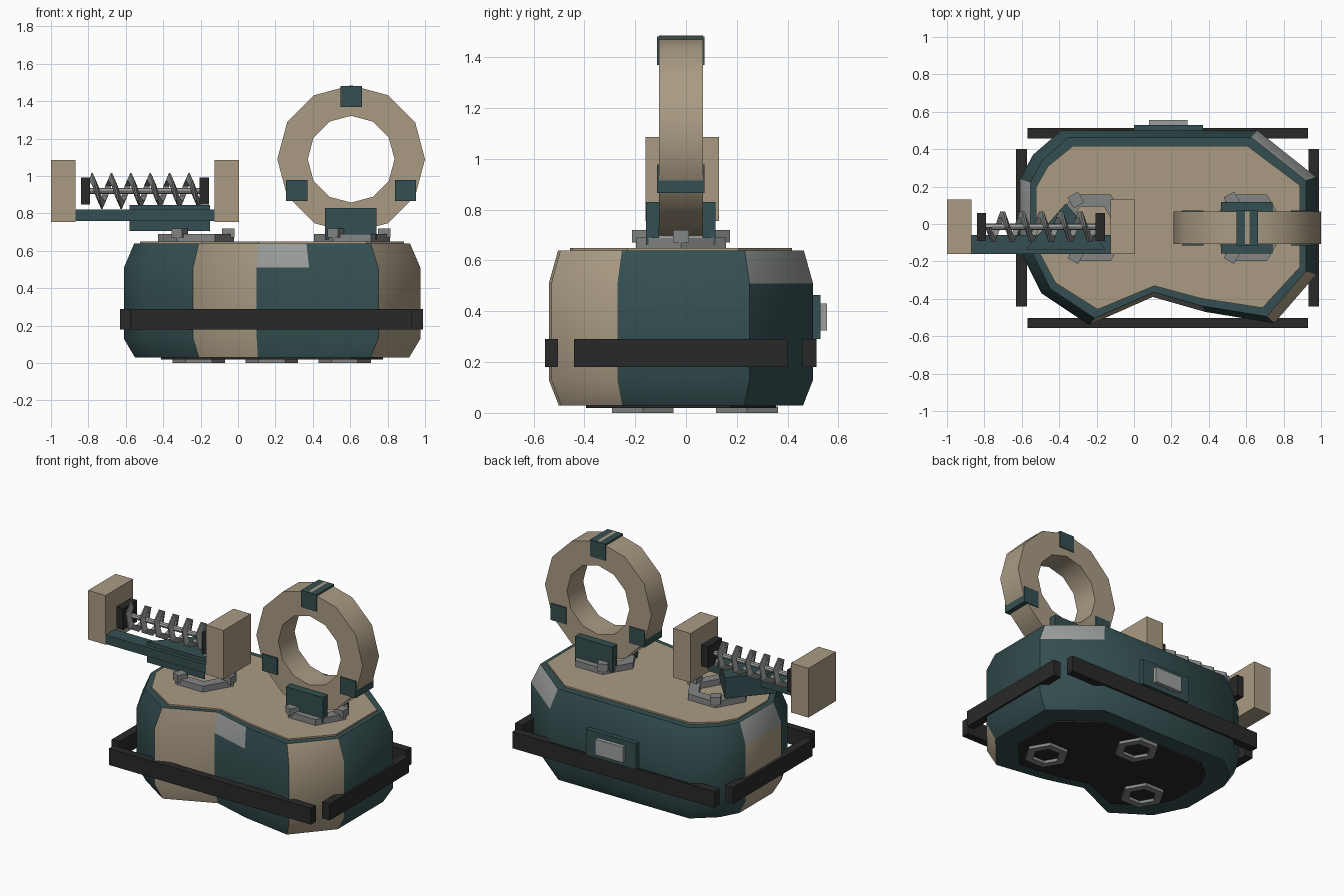
import bpy, bmesh
from math import sin, cos, pi, radians
from mathutils import Matrix, Vector

cube = bpy.data.objects.get("Cube")
if cube:
    bpy.data.objects.remove(cube, do_unlink=True)


def material(name, rgb):
    m = bpy.data.materials.new(name)
    m.use_nodes = True
    m.diffuse_color = (*rgb, 1)
    m.node_tree.nodes["Principled BSDF"].inputs["Base Color"].default_value = (*rgb, 1)
    return m


TAN = material("tan", (0.40, 0.33, 0.23))
TEAL = material("dark teal", (0.035, 0.078, 0.082))
BLACK = material("rubber black", (0.022, 0.022, 0.022))
GREY = material("steel grey", (0.23, 0.24, 0.24))
PALE = material("pale grey", (0.34, 0.35, 0.35))


def finish(name, bm, mats, smooth=False):
    bmesh.ops.recalc_face_normals(bm, faces=bm.faces)
    mesh = bpy.data.meshes.new(name)
    bm.to_mesh(mesh)
    bm.free()
    for m in mats:
        mesh.materials.append(m)
    ob = bpy.data.objects.new(name, mesh)
    bpy.context.collection.objects.link(ob)
    if smooth:
        bpy.ops.object.select_all(action='DESELECT')
        ob.select_set(True)
        bpy.context.view_layer.objects.active = ob
        bpy.ops.object.shade_smooth_by_angle(angle=radians(40))
    return ob


def box(name, x, y, z, mat, angle=0):
    """Box from (low, high) ranges, optionally turned about its own vertical axis."""
    bm = bmesh.new()
    spans = (x, y, z)
    centre = Vector([(a + b) / 2 for a, b in spans])
    size = Matrix.Diagonal([b - a for a, b in spans] + [1])
    turn = Matrix.Rotation(angle, 4, 'Z')
    bmesh.ops.create_cube(bm, size=1, matrix=Matrix.Translation(centre) @ turn @ size)
    return finish(name, bm, [mat])


def loft(name, rings, mats, paint=None, smooth=False):
    """Skin a stack of equal-length loops and cap both ends."""
    bm = bmesh.new()
    loops = [[bm.verts.new(p) for p in ring] for ring in rings]
    n = len(loops[0])
    bm.faces.new(loops[0])
    bm.faces.new(loops[-1])
    for level, (lo, hi) in enumerate(zip(loops, loops[1:])):
        for i in range(n):
            j = (i + 1) % n
            f = bm.faces.new((lo[i], lo[j], hi[j], hi[i]))
            if paint:
                f.material_index = paint(i, level)
    return finish(name, bm, mats, smooth)


def annulus(name, sides, outer, inner, depth, matrix, mat, smooth=False):
    """Flat polygonal ring, extruded along local z from 0 to depth."""
    bm = bmesh.new()
    loops = [[bm.verts.new(matrix @ Vector((r * cos(2 * pi * i / sides),
                                            r * sin(2 * pi * i / sides), h)))
              for i in range(sides)]
             for r, h in ((outer, 0), (outer, depth), (inner, depth), (inner, 0))]
    for k in range(4):
        a, b = loops[k], loops[(k + 1) % 4]
        for i in range(sides):
            j = (i + 1) % sides
            bm.faces.new((a[i], a[j], b[j], b[i]))
    return finish(name, bm, [mat], smooth)


# Body outline, counter-clockwise from the front
OUTLINE = [(-.24, -.54), (.10, -.39), (.38, -.47), (.75, -.53), (.975, -.27), (.975, .25),
           (.66, .5), (-.39, .5), (-.54, .37), (-.61, .24), (-.61, -.14), (-.495, -.37)]


def outline(z, sx, sy):
    return [(.18 + (x - .18) * sx, -.02 + (y + .02) * sy, z) for x, y in OUTLINE]


def body_paint(side, level):
    if level == 2 and side in (1, 5, 9):
        return 2
    return 1 if side in (0, 3, 9) else 0


loft("body", [outline(.03, .925, .925), outline(.13, 1, 1), outline(.51, 1, 1),
              outline(.64, .93, .93)], [TEAL, TAN, PALE], body_paint, smooth=True)
loft("top_cover", [outline(.635, .89, .84), outline(.65, .89, .84)], [TAN])
loft("base_plate", [outline(.02, .75, .72), outline(.035, .75, .72)], [BLACK])

# Bumper bars
BAR = (.18, .29)
box("front_bumper", (-.57, .93), (-.555, -.503), BAR, BLACK)
box("back_bumper", (-.57, .93), (.458, .513), BAR, BLACK)
box("right_bumper", (-.63, -.572), (-.44, .40), BAR, BLACK)
box("left_bumper", (.932, .988), (-.44, .40), BAR, BLACK)

# Hexagonal feet
for i, (x, y) in enumerate(((-.21, -.17), (.18, .24), (.57, -.17))):
    annulus(f"foot_{i + 1}", 6, .14, .09, .025, Matrix.Translation((x, y, 0)), GREY)

# Rear latch
box("latch_plate", (0, .37), (.48, .53), (.29, .465), TEAL)
box("latch_button", (.08, .285), (.52, .555), (.325, .43), PALE)

# Hexagonal mounts with three lugs each
for side, cx in (("clamp", -.225), ("ring", .61)):
    annulus(f"{side}_mount", 6, .204, .13, .045, Matrix.Translation((cx, -.02, .645)), GREY)
    for k in range(3):
        a = 2 * pi * k / 3
        x, y = cx + .172 * cos(a), -.02 + .172 * sin(a)
        box(f"{side}_mount_lug_{k + 1}", (x - .033, x + .033), (y - .032, y + .032),
            (.67, .72), GREY, a)

# Upright ring with clips and bracket
RX, RZ = .605, 1.09
upright = Matrix.Translation((RX, .067, RZ)) @ Matrix.Rotation(pi / 2, 4, 'X')
annulus("upright_ring", 12, .395, .232, .173, upright, TAN, smooth=True)
for k in range(3):
    a = pi / 2 + 2 * pi * k / 3
    x, z = RX + .336 * cos(a), RZ + .336 * sin(a)
    box(f"ring_clip_{k + 1}", (x - .057, x + .057), (-.115, .073), (z - .056, z + .056), TEAL)
box("ring_bracket_front", (.465, .74), (-.158, -.106), (.66, .83), TEAL)
box("ring_bracket_back", (.465, .74), (.065, .117), (.66, .83), TEAL)

# Clamp: jaws, rail and triangular gusset
for name, x in (("outer_jaw", (-1, -.87)), ("inner_jaw", (-.125, .005))):
    box(name, x, (-.16, .13), (.755, 1.085), TAN)
box("clamp_rail", (-.875, -.12), (-.16, -.06), (.76, .82), TEAL)
gusset = ((-.58, -.135), (-.15, -.135), (-.365, .11))
loft("clamp_gusset", [[(x, y, z) for x, y in gusset] for z in (.705, .845)], [TEAL])

# Rod, end stops and coil spring
AY, AZ = -.015, .92
box("outer_stop", (-.84, -.79), (AY - .075, AY + .075), (AZ - .072, AZ + .072), BLACK)
box("inner_stop", (-.205, -.155), (AY - .075, AY + .075), (AZ - .072, AZ + .072), BLACK)
loft("spring_rod", [[(x, AY + .017 * cos(k * pi / 4), AZ + .017 * sin(k * pi / 4))
                     for k in range(8)] for x in (-.80, -.20)], [PALE], smooth=True)

TURNS, STEPS = 5.5, 6
rings = []
for i in range(int(TURNS * STEPS) + 1):
    t = i / (TURNS * STEPS)
    a = pi / 2 + 2 * pi * i / STEPS
    out = Vector((0, cos(a), sin(a)))
    centre = Vector((-.78 + .57 * t, AY, AZ))
    # flat, wedge-shaped strip section
    rings.append([centre + out * r + Vector((dx, 0, 0))
                  for r, dx in ((.055, -.016), (.095, -.004), (.095, .004), (.055, .016))])
loft("coil_spring", rings, [GREY])
